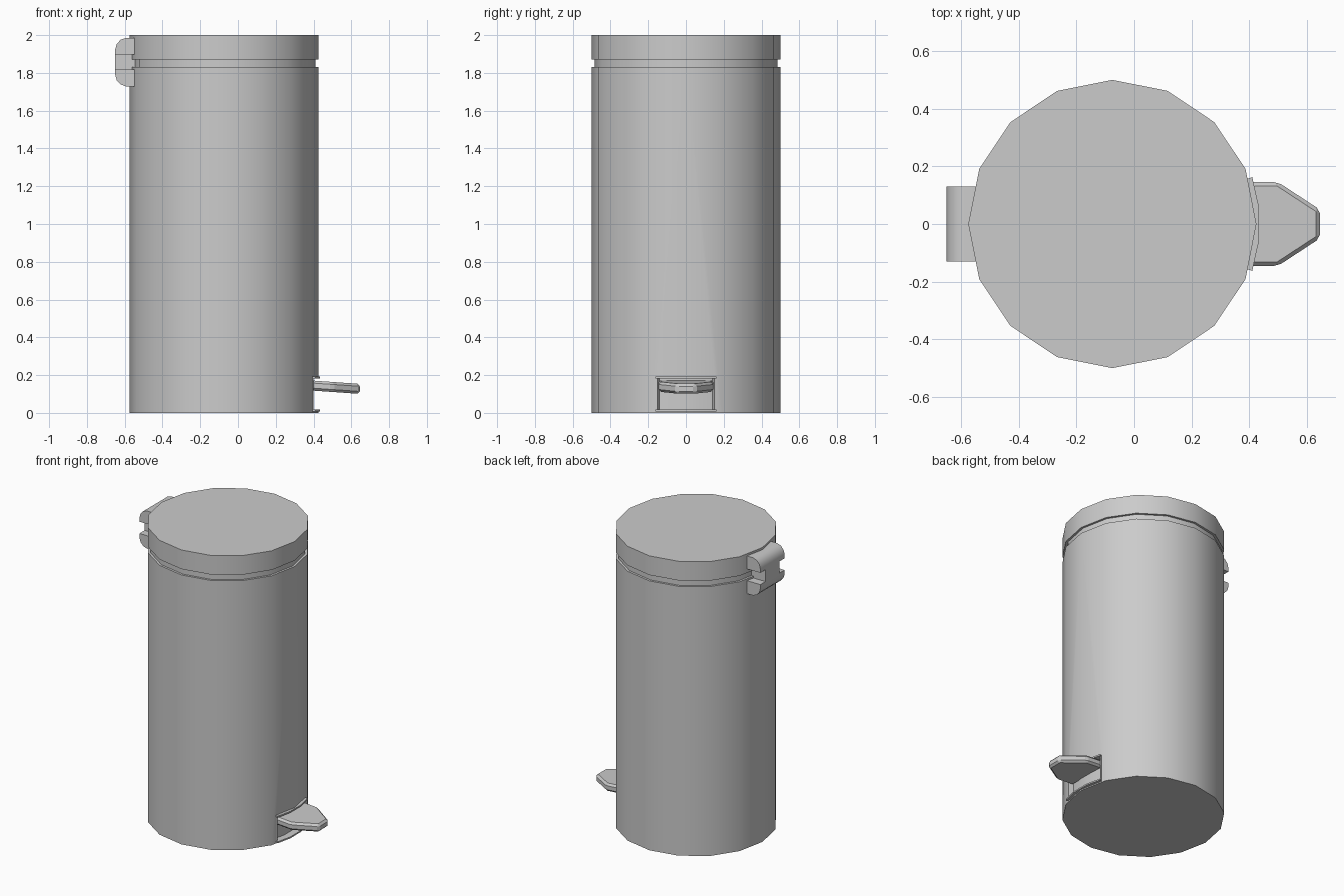
import bpy, bmesh
from math import sin, cos, pi, radians

if "Cube" in bpy.data.objects:
    bpy.data.objects.remove(bpy.data.objects["Cube"])

CX = -0.075  # axis of the bin


def finish(name, bm, smooth=True):
    bmesh.ops.recalc_face_normals(bm, faces=bm.faces)
    me = bpy.data.meshes.new(name)
    bm.to_mesh(me)
    bm.free()
    ob = bpy.data.objects.new(name, me)
    bpy.context.collection.objects.link(ob)
    if smooth:
        shade(ob)
    return ob


def shade(ob):
    bpy.ops.object.select_all(action='DESELECT')
    bpy.context.view_layer.objects.active = ob
    ob.select_set(True)
    bpy.ops.object.shade_smooth_by_angle(angle=radians(30))


def prism(name, pts, offset, smooth=True):
    """Extrude a closed outline of 3D points along an offset."""
    bm = bmesh.new()
    face = bm.faces.new([bm.verts.new(p) for p in pts])
    ext = bmesh.ops.extrude_face_region(bm, geom=[face], use_keep_orig=True)
    moved = [g for g in ext['geom'] if isinstance(g, bmesh.types.BMVert)]
    bmesh.ops.translate(bm, verts=moved, vec=offset)
    return finish(name, bm, smooth)


def drum(name, r, z0, z1):
    pts = [(CX + r * cos(i * pi / 8), r * sin(i * pi / 8), z0) for i in range(16)]
    return prism(name, pts, (0, 0, z1 - z0))


def sector(name, r0, r1, z0, z1, angles):
    arc = [radians(a) for a in angles]
    pts = [(CX + r1 * cos(a), r1 * sin(a), z0) for a in arc]
    pts += [(CX + r0 * cos(a), r0 * sin(a), z0) for a in reversed(arc)]
    return prism(name, pts, (0, 0, z1 - z0))


# Body, neck and lid
body = drum("body", 0.5, 0, 1.83)
drum("neck", 0.485, 1.82, 1.88)
drum("lid", 0.5, 1.87, 2.0)

# Pedal recess cut into the body
cutter = sector("recess_cutter", 0.465, 0.56, 0.012, 0.188, (-18, -6.7, 6.7, 18))
cutter.hide_render = True
cutter.hide_set(True)
mod = body.modifiers.new("recess", 'BOOLEAN')
mod.object = cutter
mod.solver = 'EXACT'
bpy.context.view_layer.objects.active = body
bpy.ops.object.modifier_apply(modifier=mod.name)
bpy.data.objects.remove(cutter)
shade(body)

# Thin frame around the recess
for label, z in (("bottom", 0.008), ("top", 0.182)):
    sector("recess_lip_" + label, 0.465, 0.512, z, z + 0.01, (-18.5, -6.7, 6.7, 18.5))
for label, s in (("left", -1), ("right", 1)):
    sector("recess_side_" + label, 0.465, 0.498, 0.01, 0.19, (s * 17.5, s * 18.5))

# Foot pedal: tapered plate, sloping down to the tip
outline = [(0.37, -0.145), (0.5, -0.145), (0.645, -0.05),
           (0.645, 0.05), (0.5, 0.145), (0.37, 0.145)]
pedal = prism("pedal", [(x, y, 0.117 - 0.07 * (x - 0.41)) for x, y in outline],
              (0, 0, 0.053), False)
bev = pedal.modifiers.new("bevel", 'BEVEL')
bev.width = 0.013
bev.segments = 1
bev.limit_method = 'ANGLE'

# Rear hinge: two rounded blocks joined by a narrower web
MID = 1.857
half = [(-0.545, 0.128), (-0.595, 0.128), (-0.622, 0.118), (-0.642, 0.096),
        (-0.65, 0.068), (-0.65, 0.04), (-0.545, 0.04)]
for label, s in (("upper", 1), ("lower", -1)):
    prism("hinge_" + label, [(x, -0.13, MID + s * z) for x, z in half], (0, 0.26, 0))
web = [(-0.545, -0.075), (-0.65, -0.075), (-0.65, 0.075), (-0.545, 0.075)]
prism("hinge_web", [(x, y, MID - 0.042) for x, y in web], (0, 0, 0.084))
